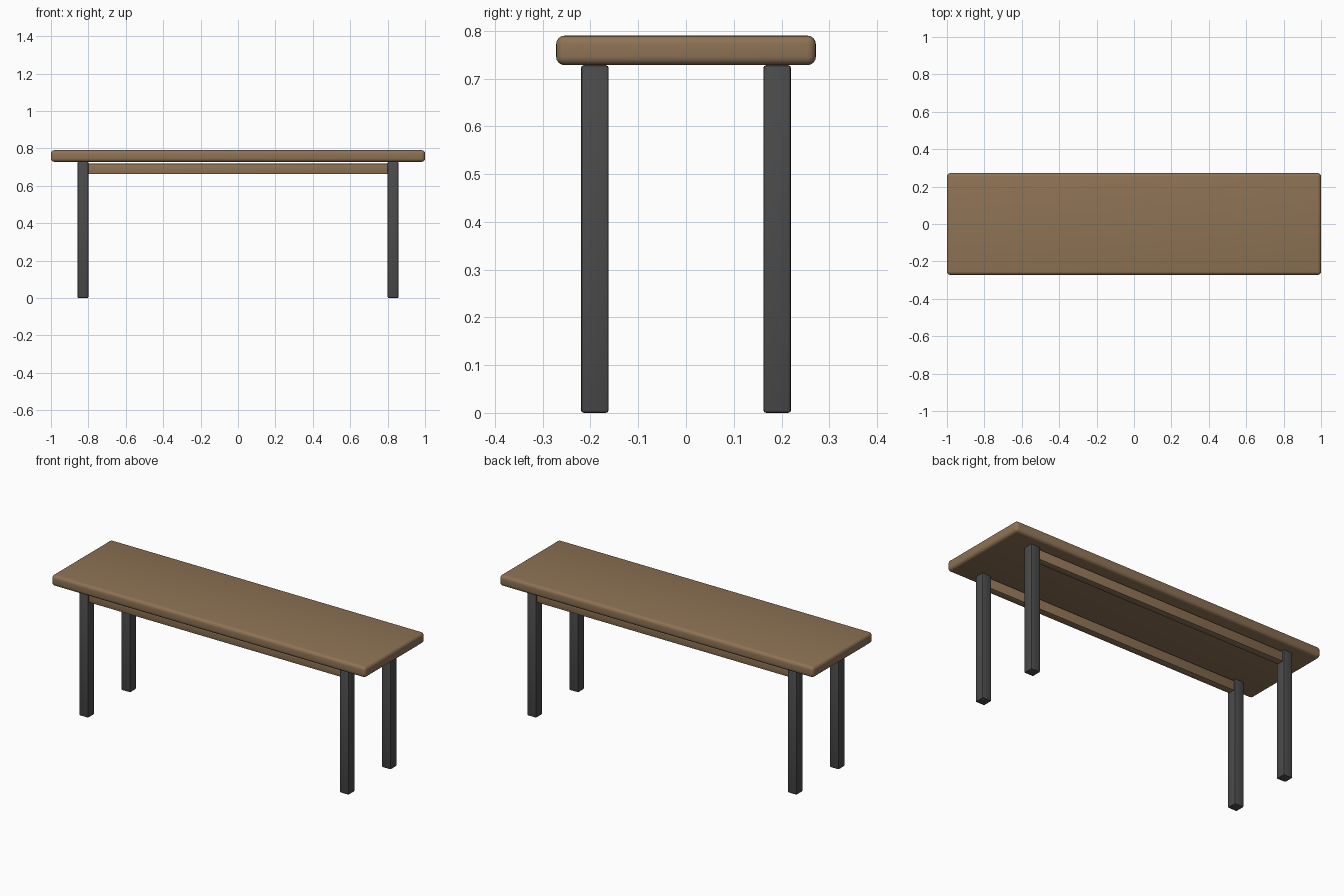
import bpy
from math import radians

if "Cube" in bpy.data.objects:
    bpy.data.objects.remove(bpy.data.objects["Cube"])


def material(name, color):
    mat = bpy.data.materials.new(name)
    mat.diffuse_color = color
    mat.use_nodes = True
    mat.node_tree.nodes["Principled BSDF"].inputs["Base Color"].default_value = mat.diffuse_color
    return mat


wood = material("wood", (0.27, 0.17, 0.09, 1))
metal = material("dark_metal", (0.07, 0.07, 0.07, 1))


def rounded_box(name, center, size, bevel, segments, mat):
    bpy.ops.mesh.primitive_cube_add(size=1, location=center)
    ob = bpy.context.object
    ob.name = name
    ob.scale = size
    bpy.ops.object.transform_apply(location=False, rotation=False, scale=True)
    mod = ob.modifiers.new("bevel", 'BEVEL')
    mod.width = bevel
    mod.segments = segments
    bpy.ops.object.modifier_apply(modifier=mod.name)
    bpy.ops.object.shade_smooth_by_angle(angle=radians(30))
    ob.data.materials.append(mat)
    return ob


# Table top
rounded_box("table_top", (0, 0, 0.759), (2.0, 0.544, 0.062), 0.018, 4, wood)

for y_name, sy in (("front", -1), ("back", 1)):
    # Long rail between the legs, just below the top
    rounded_box(y_name + "_rail", (0, sy * 0.191, 0.69),
                (1.602, 0.04, 0.056), 0.002, 2, wood)
    # Square legs
    for x_name, sx in (("left", -1), ("right", 1)):
        rounded_box(f"{y_name}_{x_name}_leg", (sx * 0.829, sy * 0.191, 0.364),
                    (0.058, 0.058, 0.728), 0.006, 2, metal)
